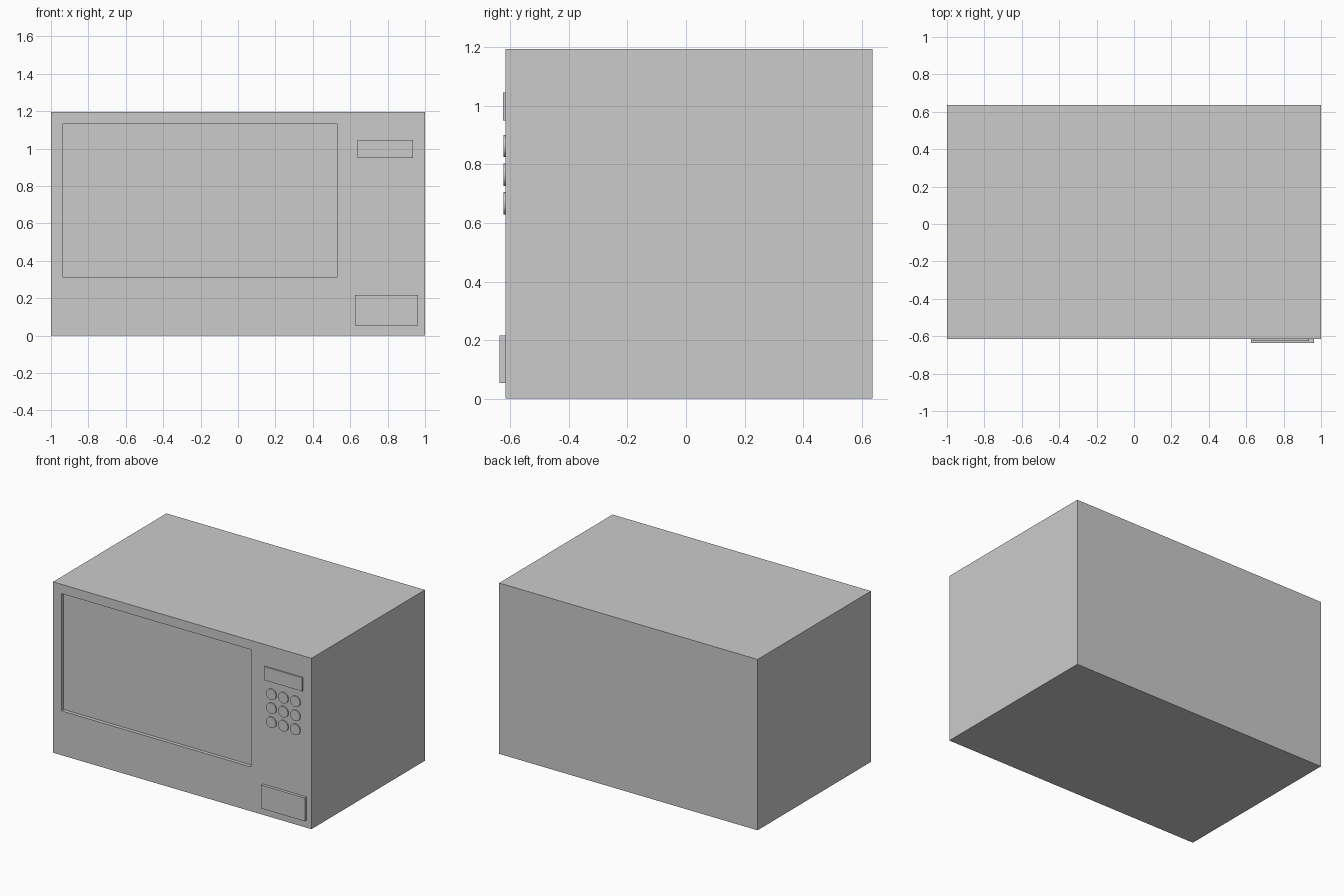
import bpy, bmesh, math

if "Cube" in bpy.data.objects:
    bpy.data.objects.remove(bpy.data.objects["Cube"])

FRONT, BACK, TOP = -0.616, 0.637, 1.195


def finish(name, bm):
    bmesh.ops.recalc_face_normals(bm, faces=bm.faces)
    mesh = bpy.data.meshes.new(name)
    bm.to_mesh(mesh)
    bm.free()
    obj = bpy.data.objects.new(name, mesh)
    bpy.context.collection.objects.link(obj)
    return obj


def box_mesh(x0, x1, y0, y1, z0, z1):
    bm = bmesh.new()
    bmesh.ops.create_cube(bm, size=1)
    for v in bm.verts:
        v.co.x = x1 if v.co.x > 0 else x0
        v.co.y = y1 if v.co.y > 0 else y0
        v.co.z = z1 if v.co.z > 0 else z0
    return bm


# Oven body with a recessed door window
bm = box_mesh(-1, 1, FRONT, BACK, 0, TOP)
bm.normal_update()
front = min(bm.faces, key=lambda f: f.normal.y)
bmesh.ops.inset_individual(bm, faces=[front], thickness=0.05)
for v in front.verts:
    v.co.x = 0.53 if v.co.x > 0 else -0.935
    v.co.z = 1.13 if v.co.z > TOP / 2 else 0.31
bmesh.ops.inset_individual(bm, faces=[front], thickness=0)
for v in front.verts:
    v.co.y = FRONT + 0.025
finish("oven_body", bm)

# Display and door release button
finish("display", box_mesh(0.64, 0.935, FRONT - 0.01, FRONT + 0.005, 0.95, 1.045))
finish("door_button", box_mesh(0.625, 0.963, FRONT - 0.021, FRONT + 0.005, 0.053, 0.216))

# Keypad: three rows of three round buttons
for row in range(3):
    for col in range(3):
        bpy.ops.mesh.primitive_cylinder_add(
            vertices=32, radius=0.038, depth=0.014,
            location=(0.692 + 0.093 * col, FRONT - 0.001, 0.863 - 0.098 * row),
            rotation=(math.pi / 2, 0, 0))
        bpy.context.object.name = f"key_{row + 1}_{col + 1}"
        bpy.ops.object.shade_smooth_by_angle()
